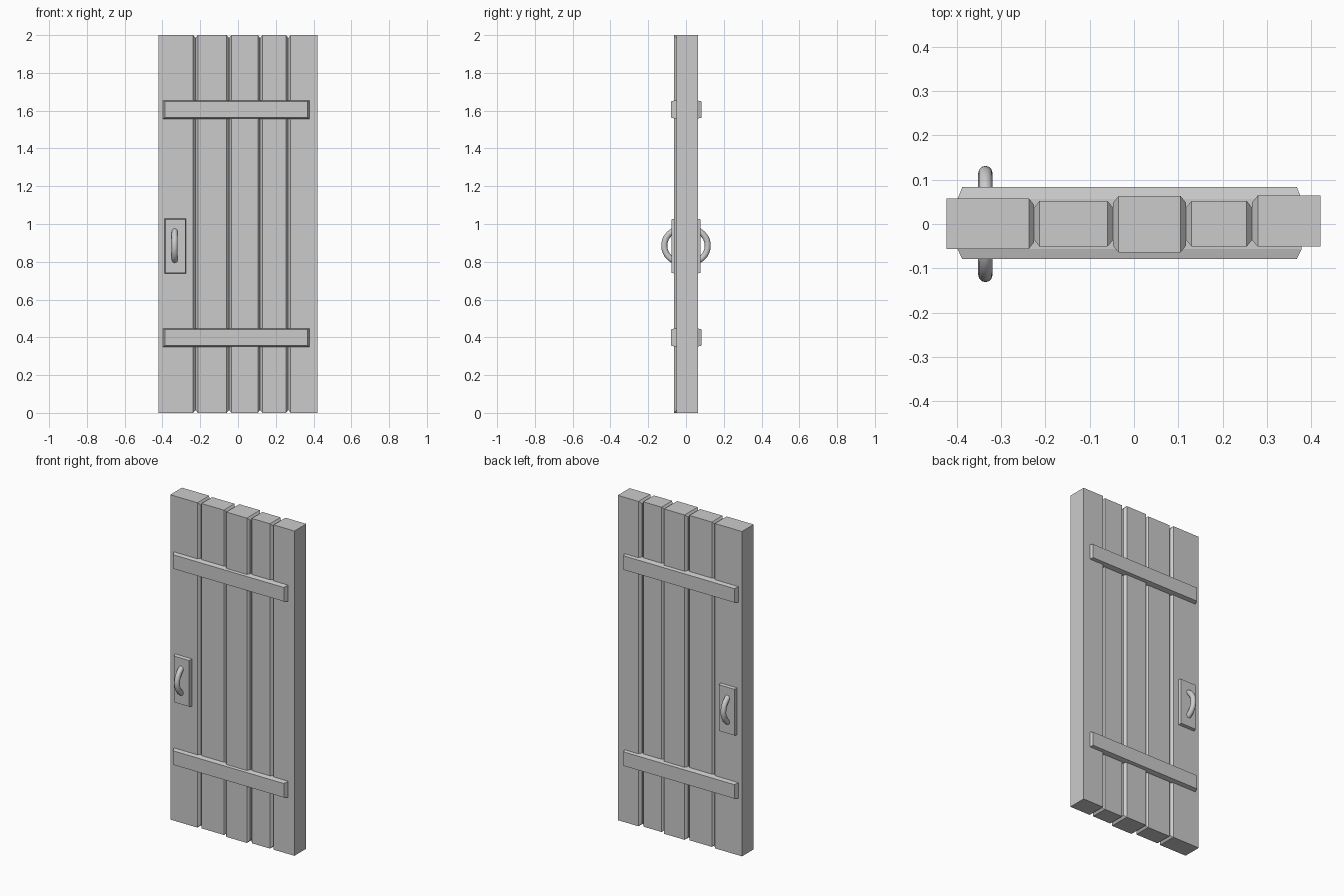
import bpy, bmesh
from math import sin, cos, radians

cube = bpy.data.objects.get("Cube")
if cube:
    bpy.data.objects.remove(cube, do_unlink=True)

grey = bpy.data.materials.new("plain_grey")
grey.use_nodes = True
grey.diffuse_color = (0.6, 0.6, 0.6, 1)
grey.node_tree.nodes["Principled BSDF"].inputs["Base Color"].default_value = (0.6, 0.6, 0.6, 1)


def loft(name, sections):
    """Closed solid through a row of four-cornered sections."""
    bm = bmesh.new()
    rings = [[bm.verts.new(p) for p in s] for s in sections]
    for a, b in zip(rings, rings[1:]):
        for i in range(4):
            j = (i + 1) % 4
            bm.faces.new((a[i], a[j], b[j], b[i]))
    bm.faces.new(rings[0][::-1])
    bm.faces.new(rings[-1])
    bmesh.ops.recalc_face_normals(bm, faces=bm.faces)
    mesh = bpy.data.meshes.new(name)
    bm.to_mesh(mesh)
    bm.free()
    mesh.materials.append(grey)
    obj = bpy.data.objects.new(name, mesh)
    bpy.context.collection.objects.link(obj)
    return obj


def plank(name, x0, x1, y0, y1, left_tip, right_tip):
    """Upright board whose inner edges taper into the groove."""
    def section(x, inset=0.0):
        a, b, c, d = y0 + inset, y1 - inset, inset, 2 - inset
        return [(x, a, c), (x, b, c), (x, b, d), (x, a, d)]
    sections = [section(x0), section(x1)]
    if left_tip is not None:
        sections.insert(0, section(left_tip, 0.015))
    if right_tip is not None:
        sections.append(section(right_tip, 0.015))
    loft(name, sections)


def raised_plate(name, x0, x1, z0, z1, y_base, y_face, inset_x, inset_z):
    """Flat plate with sloping rims, growing from y_base to y_face."""
    def section(y, i, k):
        return [(x0 + i, y, z0 + k), (x1 - i, y, z0 + k),
                (x1 - i, y, z1 - k), (x0 + i, y, z1 - k)]
    loft(name, [section(0, 0, 0), section(y_base, 0, 0), section(y_face, inset_x, inset_z)])


# Boards
boards = [(-0.422, -0.237, -0.056, 0.058), (-0.213, -0.06, -0.051, 0.052),
          (-0.035, 0.105, -0.064, 0.063), (0.13, 0.254, -0.051, 0.052),
          (0.279, 0.42, -0.051, 0.064)]
tips = [None, -0.225, -0.047, 0.117, 0.266, None]
for n, board in enumerate(boards):
    plank(f"plank_{n + 1}", *board, tips[n], tips[n + 1])

for side, s, bar_y in (("front", -1, 0.079), ("back", 1, 0.083)):
    # Cross bars
    for level, z in (("lower", 0.35), ("upper", 1.557)):
        raised_plate(f"{side}_{level}_bar", -0.398, 0.378, z, z + 0.098,
                     s * 0.056, s * bar_y, 0.011, 0.006)
    # Handle plate
    raised_plate(f"{side}_handle_plate", -0.388, -0.275, 0.737, 1.029,
                 s * 0.056, s * 0.076, 0.004, 0.004)
    # Curved pull handle
    curve = bpy.data.curves.new(f"{side}_handle", "CURVE")
    curve.dimensions = "3D"
    curve.bevel_depth = 0.016
    curve.bevel_resolution = 4
    curve.use_fill_caps = True
    spline = curve.splines.new("POLY")
    spline.points.add(24)
    for i, p in enumerate(spline.points):
        t = radians(-90 + 180 * i / 24)
        p.co = (-0.335, s * (0.028 + 0.087 * cos(t)), 0.885 + 0.087 * sin(t), 1)
    spline.use_smooth = True
    curve.materials.append(grey)
    bpy.context.collection.objects.link(bpy.data.objects.new(f"{side}_handle", curve))
